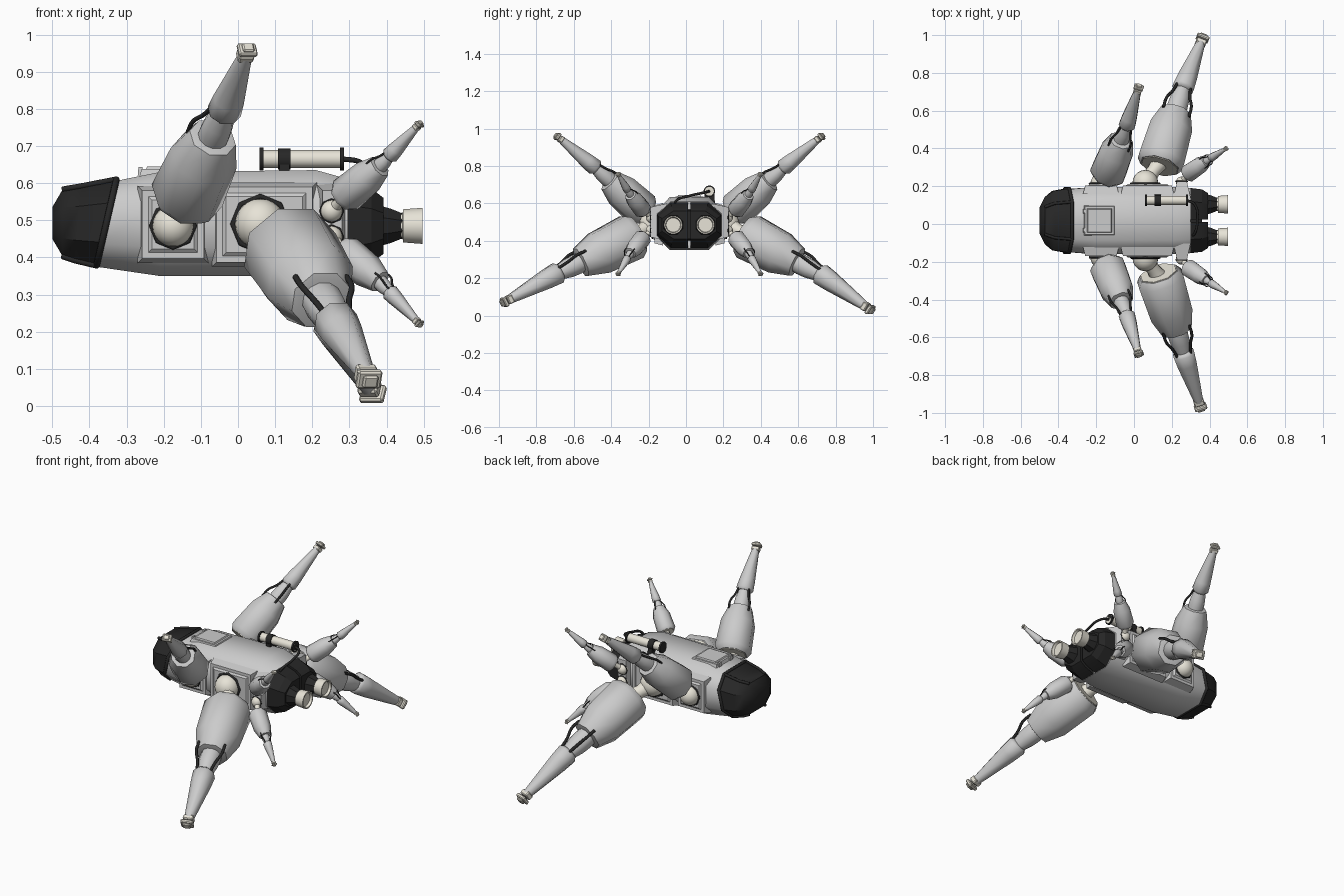
import bpy, bmesh, math
from mathutils import Vector, Matrix

if "Cube" in bpy.data.objects:
    bpy.data.objects.remove(bpy.data.objects["Cube"])

Y0 = 0.018  # hull centreline


def mat(name, c):
    m = bpy.data.materials.new(name)
    m.diffuse_color = (*c, 1)
    m.use_nodes = True
    m.node_tree.nodes["Principled BSDF"].inputs["Base Color"].default_value = m.diffuse_color
    return m


BLACK = mat("black", (0.02, 0.02, 0.02))
CREAM = mat("cream", (0.8, 0.77, 0.68))


def finish(name, bm, material=None, angle=35):
    bmesh.ops.recalc_face_normals(bm, faces=bm.faces)
    me = bpy.data.meshes.new(name)
    bm.to_mesh(me)
    bm.free()
    ob = bpy.data.objects.new(name, me)
    bpy.context.collection.objects.link(ob)
    if material:
        me.materials.append(material)
    bpy.ops.object.select_all(action='DESELECT')
    ob.select_set(True)
    bpy.context.view_layer.objects.active = ob
    bpy.ops.object.shade_smooth_by_angle(angle=math.radians(angle))
    return ob


def skin(name, rings, material=None, angle=35):
    bm = bmesh.new()
    vs = [[bm.verts.new(p) for p in r] for r in rings]
    n = len(vs[0])
    for a, b in zip(vs, vs[1:]):
        for i in range(n):
            bm.faces.new((a[i], a[(i + 1) % n], b[(i + 1) % n], b[i]))
    bm.faces.new(vs[0])
    bm.faces.new(vs[-1])
    return finish(name, bm, material, angle)


def turned(name, a, b, prof, material=None, n=8, angle=50):
    """Profile of (fraction along a-b, radius)."""
    a, b = Vector(a), Vector(b)
    q = (b - a).to_track_quat('Z', 'Y')
    rings = [[a + (b - a) * t + q @ Vector((r * math.cos(w), r * math.sin(w), 0))
              for w in [2 * math.pi * (i + .5) / n for i in range(n)]] for t, r in prof]
    return skin(name, rings, material, angle)


def ball(name, c, r, material=CREAM):
    bm = bmesh.new()
    bmesh.ops.create_uvsphere(bm, u_segments=20, v_segments=12, radius=r, matrix=Matrix.Translation(c))
    return finish(name, bm, material)


def tube(name, pts, r, closed=False, smooth=True):
    cu = bpy.data.curves.new(name, 'CURVE')
    cu.dimensions = '3D'
    cu.bevel_depth = r
    cu.bevel_resolution = 2
    cu.use_fill_caps = True
    if smooth:
        sp = cu.splines.new('BEZIER')
        sp.bezier_points.add(len(pts) - 1)
        for p, c in zip(sp.bezier_points, pts):
            p.co = c
            p.handle_left_type = p.handle_right_type = 'AUTO'
        sp.resolution_u = 6
    else:
        sp = cu.splines.new('POLY')
        sp.points.add(len(pts) - 1)
        for p, c in zip(sp.points, pts):
            p.co = (*c, 1)
        sp.use_cyclic_u = closed
    cu.materials.append(BLACK)
    ob = bpy.data.objects.new(name, cu)
    bpy.context.collection.objects.link(ob)


def section(x, w, zb, zt, k=0.0, half=0, f=.58):
    """Octagonal cross-section, or one side of it when half is -1 or 1."""
    h = zt - zb
    pts = [(f * w, zt), (w, zt - .27 * h), (w, zb + .27 * h), (f * w, zb)]
    if half:
        pts = [(half * y, z) for y, z in [(.007, zt)] + pts + [(.007, zb)]]
    else:
        pts += [(-y, z) for y, z in reversed(pts)]
    return [Vector((x + k * (z - .49), Y0 + y, z)) for y, z in pts]


def slab(name, lo, hi, inset, axis, sign, material=None):
    """Box from lo to hi whose outer face along an axis is inset."""
    bm = bmesh.new()
    bmesh.ops.create_cube(bm, size=1)
    c, d = (Vector(lo) + Vector(hi)) / 2, Vector(hi) - Vector(lo)
    for v in bm.verts:
        out = v.co[axis] * sign > 0
        for i in range(3):
            s = d[i] - (2 * inset if out and i != axis else 0)
            v.co[i] = c[i] + v.co[i] * s
    return finish(name, bm, material, 20)


# Hull and canopy
skin("hull", [section(-.355, .166, .375, .606, .23), section(-.21, .178, .35, .63),
              section(.21, .178, .35, .635), section(.30, .172, .36, .61)], angle=50)
nose = [section(-.5, .07, .45, .535), section(-.472, .125, .403, .583),
        section(-.43, .157, .392, .592, .1), section(-.355, .17, .378, .61, .23)]
skin("canopy", nose, BLACK, 40)
tube("canopy_rear_frame", nose[3], .009, True, False)
for i in (0, 3, 4, 7):
    tube("canopy_rib", [r[i] for r in nose[1:]], .008, False, False)

# Roof hatch
slab("hatch_frame", (-.265, Y0 - .08, .62), (-.10, Y0 + .08, .638), .006, 2, 1)
slab("hatch_lid", (-.25, Y0 - .066, .633), (-.115, Y0 + .066, .645), .006, 2, 1)
for s in (-1, 1):
    slab("hatch_hinge", (-.27, Y0 + s * .05 - .012, .62), (-.255, Y0 + s * .05 + .012, .643), .002, 2, 1)

# Engine block: two halves with collars and nozzles
for s in (-1, 1):
    yc = Y0 + s * .086
    skin("engine_block", [section(.295, .173, .36, .608, 0, s), section(.36, .165, .385, .585, 0, s),
                          section(.392, .145, .41, .56, 0, s)], BLACK, 20)
    turned("engine_collar", (.385, yc, .485), (.45, yc, .485), [(0, .058), (.4, .05), (1, .033)], BLACK, 8, 20)
    turned("nozzle", (.43, yc, .485), (.497, yc, .485),
           [(0, .034), (.2, .036), (.22, .045), (1, .049), (1, .042), (.8, .038)], CREAM, 24)
slab("engine_core", (.28, Y0 - .05, .4), (.36, Y0 + .05, .57), .01, 0, 1, BLACK)

# Tank with clamp and hose
ty = Y0 + .107
turned("tank", (.06, ty, .665), (.285, ty, .665), [(0, .024), (1, .024)], CREAM, 20)
for x0, x1, r in ((.058, .068, .031), (.108, .142, .029), (.275, .285, .031)):
    turned("tank_band", (x0, ty, .665), (x1, ty, .665), [(0, r), (1, r)], BLACK, 16)
slab("tank_clamp", (.108, ty - .03, .60), (.142, ty + .03, .65), .004, 2, 1, BLACK)
tube("tank_hose", [(.28, ty, .665), (.32, ty - .02, .66), (.335, Y0, .64), (.32, Y0 - .07, .615), (.30, Y0 - .08, .58)], .007)

# Side panels and joint collars
for s in (-1, 1):
    for nm, x0, x1, z0, z1 in (("front_panel", -.27, -.08, .385, .592), ("middle_panel", -.07, .212, .375, .602)):
        a, b = sorted((Y0 + s * .14, Y0 + s * .187))
        slab(nm, (x0, a, z0), (x1, b, z1), .012, 1, s)
        a, b = sorted((Y0 + s * .18, Y0 + s * .195))
        slab(nm + "_inset", (x0 + .02, a, z0 + .02), (x1 - .02, b, z1 - .02), .018, 1, s)
    a, b = sorted((Y0 + s * .12, Y0 + s * .208))
    slab("rear_bracket", (.208, a, .4), (.30, b, .6), .02, 1, s)
    for x, z, r in ((-.175, .485, .059), (.06, .49, .074), (.252, .525, .031), (.252, .455, .031)):
        ring = [(x + r * math.cos(i * math.pi / 4), Y0 + s * (.195 if r > .04 else .208),
                 z + r * math.sin(i * math.pi / 4)) for i in range(8)]
        tube("joint_collar", ring, .1 * r, True, False)


# Limbs: ball joint, thigh, knee, shin, foot and cables
def limb(name, side, k, joint, r, A, B, K, F, flip=False):
    def P(p):
        return Vector((p[0], Y0 + side * p[1], .98 - p[2] if flip else p[2]))
    j, A, B, K, F = map(P, (joint, A, B, K, F))
    ball(name + "_ball", j, r)
    turned(name + "_strut", j, A.lerp(B, .1), [(0, .05 * k), (.5, .036 * k), (1, .05 * k)], CREAM, 12)
    turned(name + "_thigh_cap", A - (B - A) * .012, A.lerp(B, .05), [(0, .102 * k), (1, .104 * k)], CREAM)
    turned(name + "_thigh", A, B, [(0, .108 * k), (.1, .132 * k), (.68, .123 * k), (1, .086 * k), (1.01, .07 * k)])
    turned(name + "_knee", B.lerp(A, .1), K.lerp(F, .12),
           [(0, .052 * k), (.3, .056 * k), (.55, .053 * k), (1, .034 * k)], None, 12)
    turned(name + "_shin", K, F, [(0, .046 * k), (.05, .061 * k), (.25, .056 * k), (.9, .029 * k), (1, .024 * k)])
    d = (F - K).normalized()
    q = d.to_track_quat('Z', 'Y')
    for nm, t, w, h, l in (("ankle", -.004, .056, .046, .03), ("foot", .027, .068, .052, .02), ("toe", .042, .042, .036, .014)):
        bm = bmesh.new()
        m = Matrix.Translation(F + d * t * k) @ q.to_matrix().to_4x4()
        bmesh.ops.create_cube(bm, size=1, matrix=m @ Matrix.Diagonal((w * k, h * k, l * k, 1)))
        bmesh.ops.bevel(bm, geom=bm.edges[:], offset=.005 * k, segments=1, affect='EDGES')
        finish(name + "_" + nm, bm, CREAM, 20)
    for s in (-1, 1):
        e = q @ Vector((s * .8, .6, 0)) * k
        tube(name + "_cable", [B.lerp(A, .1) + e * .09, B.lerp(K, .2) + e * .088, K.lerp(B, .35) + e * .062,
                               K.lerp(F, .05) + e * .045], .008 * k)


small = ((.252, .203, .525), .03, (.28, .245, .56), (.382, .315, .645), (.405, .33, .67), (.482, .378, .752))
for s, tag in ((-1, "right"), (1, "left")):
    limb(tag + "_front_arm", s, .76, (-.175, .195, .485), .056,
         (-.145, .235, .55), (-.068, .425, .722), (-.04, .495, .785), (.02, .69, .945))
    limb(tag + "_rear_upper_limb", s, .38, *small)
    limb(tag + "_rear_lower_limb", s, .38, *small, flip=True)
mj, mr = (.06, .2, .49), .068
limb("left_middle_leg", 1, 1, mj, mr, (.135, .29, .435), (.22, .575, .285), (.255, .69, .23), (.355, .945, .047))
limb("right_middle_leg", -1, 1, mj, mr, (.13, .28, .435), (.225, .58, .285), (.258, .69, .235), (.345, .965, .085))
